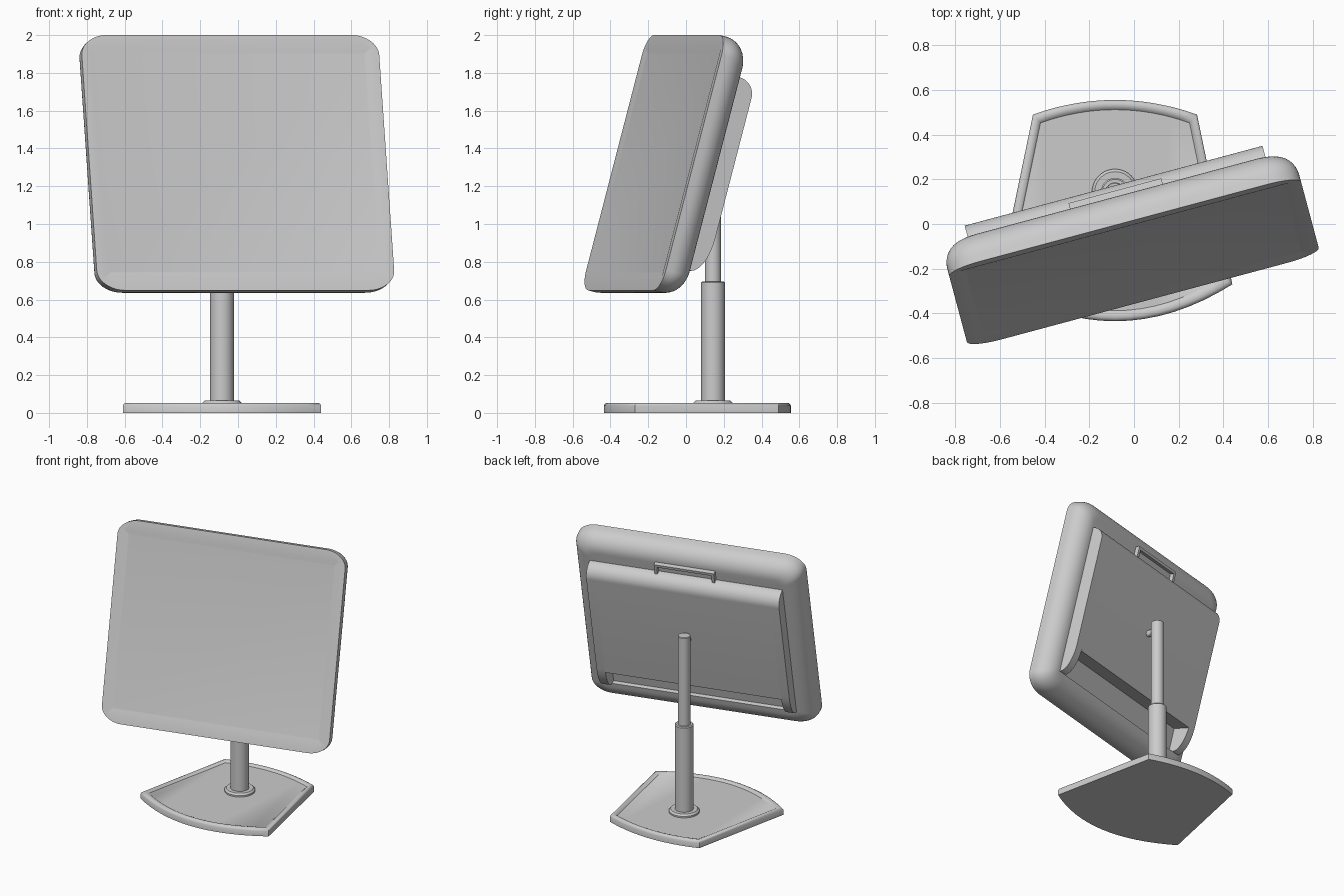
import bpy, bmesh, math
from mathutils import Matrix, Vector

cube = bpy.data.objects.get("Cube")
if cube:
    bpy.data.objects.remove(cube, do_unlink=True)

# Single matte grey
grey = bpy.data.materials.new("plain_grey")
grey.use_nodes = True
colour = (0.6, 0.6, 0.6, 1)
grey.diffuse_color = colour
grey.node_tree.nodes["Principled BSDF"].inputs["Base Color"].default_value = colour

TILT = math.radians(15)
# Head frame: local x = width, y = depth towards the back, z = up the screen
HEAD = (Matrix.Translation((0, -0.17, 1.325))
        @ Matrix.Rotation(TILT, 4, 'Z') @ Matrix.Rotation(-TILT, 4, 'X'))
POLE = Vector((-0.085, 0.143, 0))


def finish(name, bm, matrix=Matrix()):
    bmesh.ops.recalc_face_normals(bm, faces=bm.faces)
    mesh = bpy.data.meshes.new(name)
    bm.to_mesh(mesh)
    bm.free()
    mesh.materials.append(grey)
    ob = bpy.data.objects.new(name, mesh)
    ob.matrix_world = matrix
    bpy.context.collection.objects.link(ob)
    return ob


def smooth(ob, degrees=35):
    bpy.ops.object.select_all(action='DESELECT')
    ob.select_set(True)
    bpy.context.view_layer.objects.active = ob
    bpy.ops.object.shade_smooth_by_angle(angle=math.radians(degrees))
    return ob


def loft(name, rings, matrix=Matrix()):
    """Skin a list of equal-length closed rings and cap both ends."""
    bm = bmesh.new()
    loops = [[bm.verts.new(p) for p in ring] for ring in rings]
    n = len(loops[0])
    for a, b in zip(loops, loops[1:]):
        for i in range(n):
            j = (i + 1) % n
            bm.faces.new((a[i], a[j], b[j], b[i]))
    bm.faces.new(loops[0])
    bm.faces.new(loops[-1])
    return finish(name, bm, matrix)


def arc(cx, cy, rx, ry, start, end, steps=10):
    return [(cx + rx * math.cos(math.radians(start + (end - start) * i / steps)),
             cy + ry * math.sin(math.radians(start + (end - start) * i / steps)))
            for i in range(steps + 1)]


def rounded_rect(hw, hh, rx, rz, depth):
    pts = []
    for sx, sz, a in ((1, 1, 0), (-1, 1, 90), (-1, -1, 180), (1, -1, 270)):
        pts += arc(sx * (hw - rx), sz * (hh - rz), rx, rz, a, a + 90)
    return [(x, depth, z) for x, z in pts]


def slab(name, profile, x0, x1):
    """Extrude a (height, depth) profile across the head's width."""
    return smooth(loft(name, [[(x, d, h) for h, d in profile] for x in (x0, x1)], HEAD))


def box(name, x0, x1, y0, y1, z0, z1):
    return loft(name, [[(x, y0, z0), (x, y1, z0), (x, y1, z1), (x, y0, z1)]
                       for x in (x0, x1)], HEAD)


def cylinder(name, radius, length, matrix, chamfer=0.0):
    rings = [(radius, 0), (radius, length - chamfer)]
    if chamfer:
        rings.append((radius - chamfer, length))
    return smooth(loft(name, [[(r * math.cos(math.tau * i / 40), r * math.sin(math.tau * i / 40), z)
                               for i in range(40)] for r, z in rings], matrix))


# Screen housing: shallow screen recess in front, rounded shell behind
W, H, T, R = 0.815, 0.70, 0.155, 0.12
rings = [rounded_rect(0.737, 0.60, 0.003, 0.003, 0.006),
         rounded_rect(0.768, 0.626, 0.003, 0.003, 0),
         rounded_rect(W, H, 0.15, 0.11, 0)]
for i in range(11):
    a = math.pi / 2 * i / 10
    inset = R * (1 - math.cos(a))
    rings.append(rounded_rect(W - inset, H - inset, 0.15 - inset * 0.7, 0.11 - inset * 0.6,
                              T - R + R * math.sin(a)))
housing = loft("screen_housing", rings, HEAD)

# Cable recess low on the back of the housing
cutter = box("recess_cutter", -0.63, 0.63, 0.125, 0.3, -0.55, -0.3)
cutter.hide_render = True
cut = housing.modifiers.new("recess", 'BOOLEAN')
cut.object = cutter
cut.operation = 'DIFFERENCE'
cut.solver = 'EXACT'
bpy.context.view_layer.objects.active = housing
bpy.ops.object.modifier_apply(modifier=cut.name)
bpy.data.objects.remove(cutter, do_unlink=True)
smooth(housing)

# Rear cover with rounded top, and side cheeks that run further down
BACK = 0.25
top = arc(0.42, BACK - 0.09, 0.09, 0.09, 90, 0) + [(0.51, 0.12)]
slab("rear_cover", [(-0.38, 0.12), (-0.38, BACK)] + top, -0.63, 0.63)
cheek = [(-0.55, 0.12)] + arc(-0.35, 0.155, 0.20, BACK - 0.155, 180, 90) + top
for side, x0, x1 in (("right", -0.69, -0.63), ("left", 0.63, 0.69)):
    slab(side + "_cheek", cheek, x0, x1)

# Carrying handle above the rear cover
box("handle_bar", -0.215, 0.215, 0.14, 0.185, 0.565, 0.585)
for side, x in (("right", -0.215), ("left", 0.195)):
    box(side + "_handle_leg", x, x + 0.02, 0.14, 0.185, 0.49, 0.57)

# Telescopic pole, collar and pivot pin
cylinder("pole_collar", 0.103, 0.027, Matrix.Translation(POLE + Vector((0, 0, 0.038))), 0.012)
cylinder("lower_pole", 0.063, 0.645, Matrix.Translation(POLE + Vector((0, 0, 0.05))), 0.006)
cylinder("upper_pole", 0.043, 0.68, Matrix.Translation(POLE + Vector((0, 0, 0.67))), 0.004)
cylinder("pivot_pin", 0.022, 0.11, Matrix.Translation(POLE + Vector((0, 0, 1.29)))
         @ Matrix.Rotation(TILT, 4, 'Z') @ Matrix.Rotation(math.pi / 2, 4, 'X'))

# Fan-shaped base with bowed front and back and a raised rim
def bowed(half, y, bow, direction):
    steps = [direction * (i / 8 - 1) for i in range(17)]
    return [(half * s, y + bow * (1 - s * s)) for s in steps]


outline = bowed(0.525, -0.27, -0.165, 1) + bowed(0.367, 0.49, 0.065, -1)
centre_y = 0.08
rim = ((0, 0), (0, 0.038), (0.005, 0.048), (0.014, 0.053), (0.026, 0.053), (0.036, 0.048), (0.042, 0.042))
rings = []
for inset, z in rim:
    k = 1 - inset / 0.46
    rings.append([(POLE.x + x * k, centre_y + (y - centre_y) * k, z) for x, y in outline])
smooth(loft("base", rings), 40)
